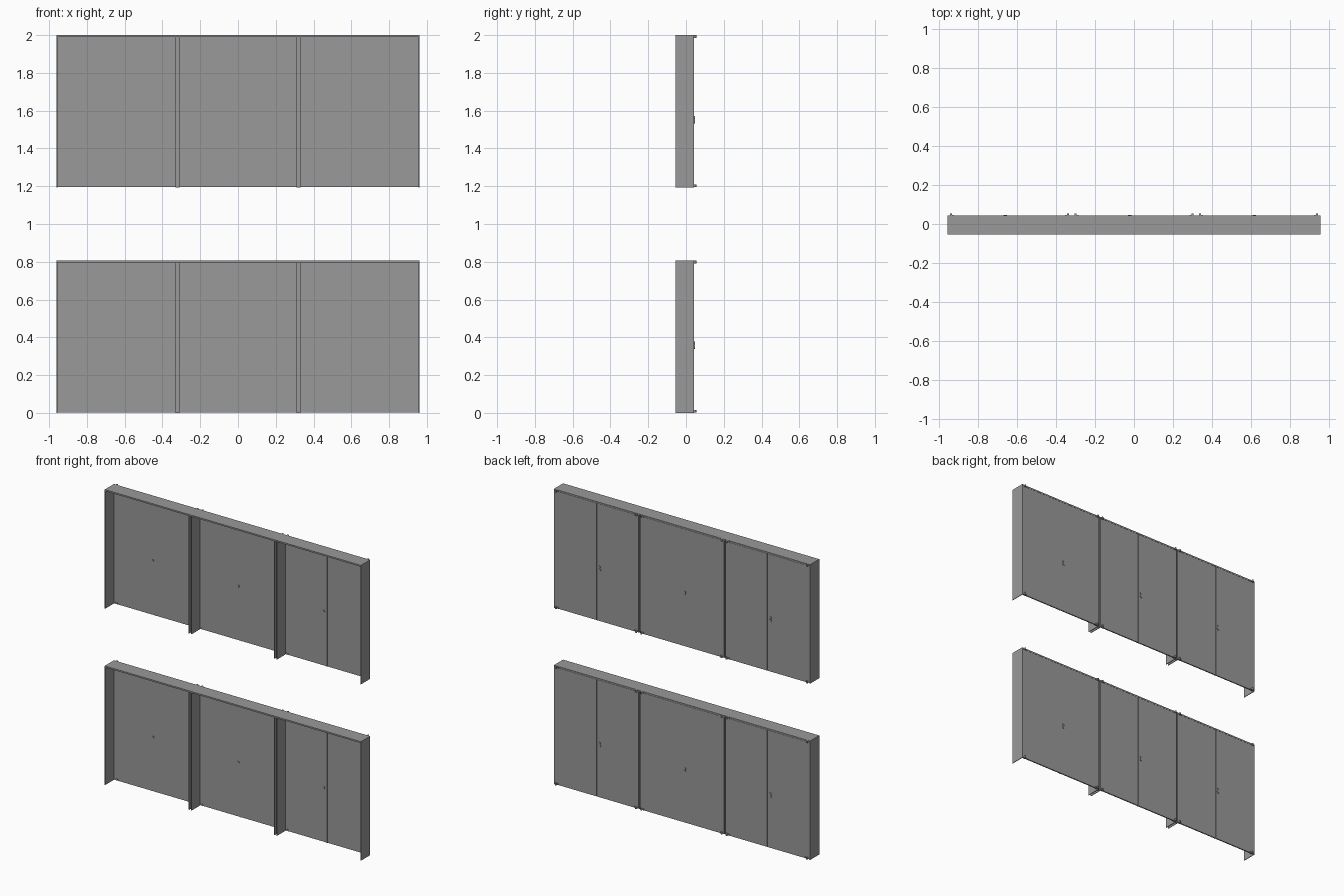
import bpy
import math
from mathutils import Vector

cube = bpy.data.objects.get("Cube")
if cube:
    bpy.data.objects.remove(cube, do_unlink=True)


def make_material(name, value):
    mat = bpy.data.materials.new(name)
    mat.use_nodes = True
    colour = (value, value, value, 1.0)
    mat.diffuse_color = colour
    mat.node_tree.nodes["Principled BSDF"].inputs["Base Color"].default_value = colour
    return mat


grey = make_material("sheet_grey", 0.32)

HALF = 0.96            # half of the total width
HEIGHT = 0.806         # height of one cabinet row
FRONT, BACK = -0.055, 0.043
SHEET = 0.004
LID = 0.010
DOOR = 0.008
BAY = HALF * 2 / 3
POST = 0.011           # half of the hollow post between two bays


def box(name, x, y, z):
    """Box from three (low, high) ranges."""
    bpy.ops.mesh.primitive_cube_add(size=1)
    obj = bpy.context.object
    obj.name = name
    low, high = Vector((x[0], y[0], z[0])), Vector((x[1], y[1], z[1]))
    for v in obj.data.vertices:
        v.co = low + Vector((c + 0.5) * s for c, s in zip(v.co, high - low))
    obj.data.materials.append(grey)
    return obj


def rod(name, radius, length, centre, along_y=False):
    turn = (math.pi / 2, 0, 0) if along_y else (0, 0, 0)
    bpy.ops.mesh.primitive_cylinder_add(vertices=16, radius=radius, depth=length,
                                        location=centre, rotation=turn)
    obj = bpy.context.object
    obj.name = name
    obj.data.materials.append(grey)
    bpy.ops.object.shade_smooth_by_angle()
    return obj


def hinge(x, z, side, up):
    """Pivot hinge at a door corner; side points towards the bay centre."""
    px = x + side * 0.014
    rod("hinge_pin", 0.006, 0.014, (px, BACK + 0.006, z - up * 0.007))
    ends = sorted((px - side * 0.004, px + side * 0.016))
    box("hinge_leaf", ends, (BACK - DOOR - 0.003, BACK + 0.003),
        sorted((z - up * 0.002, z - up * 0.012)))


def lock(x, z):
    """Round lock with a small drop handle, passing through the door."""
    rod("lock_barrel", 0.008, DOOR + 0.009, (x, BACK - DOOR / 2, z + 0.009), True)
    rod("lock_handle", 0.010, 0.004, (x, BACK + 0.002, z - 0.012), True)
    box("lock_plate", (x - 0.004, x + 0.004), (BACK, BACK + 0.003),
        (z - 0.012, z + 0.009))


def cabinet_row(base):
    top = base + HEIGHT
    inner_top = top - LID
    box("top_panel", (-HALF, HALF), (FRONT, BACK), (inner_top, top))

    # End panels
    for s in (-1, 1):
        box("end_panel", sorted((s * HALF, s * (HALF - SHEET))),
            (FRONT, BACK), (base, inner_top))

    # Hollow posts between the bays
    for x in (-BAY / 2, BAY / 2):
        for s in (-1, 1):
            box("divider_sheet", sorted((x + s * POST, x + s * (POST - SHEET))),
                (FRONT, BACK - DOOR), (base, inner_top))
        box("post_back", (x - POST, x + POST),
            (BACK - DOOR - SHEET, BACK - DOOR), (base, inner_top))

    # Double doors, pivots and locks
    for i in (-1, 0, 1):
        mid = i * BAY
        for s in (-1, 1):
            outer = mid + s * (BAY / 2 - 0.005)
            box("door", sorted((mid + s * 0.0015, outer)),
                (BACK - DOOR, BACK), (base + 0.003, inner_top - 0.001))
            hinge(outer, top, -s, 1)
            hinge(outer, base + 0.002, -s, -1)
        box("door_stop", (mid - 0.002, mid + 0.006),
            (BACK - DOOR - 0.003, BACK - DOOR), (base + 0.003, inner_top))
        lock(mid - 0.022, base + 0.36)


# Two identical rows, one above the other
for base in (0.0, 2.0 - HEIGHT):
    cabinet_row(base)
